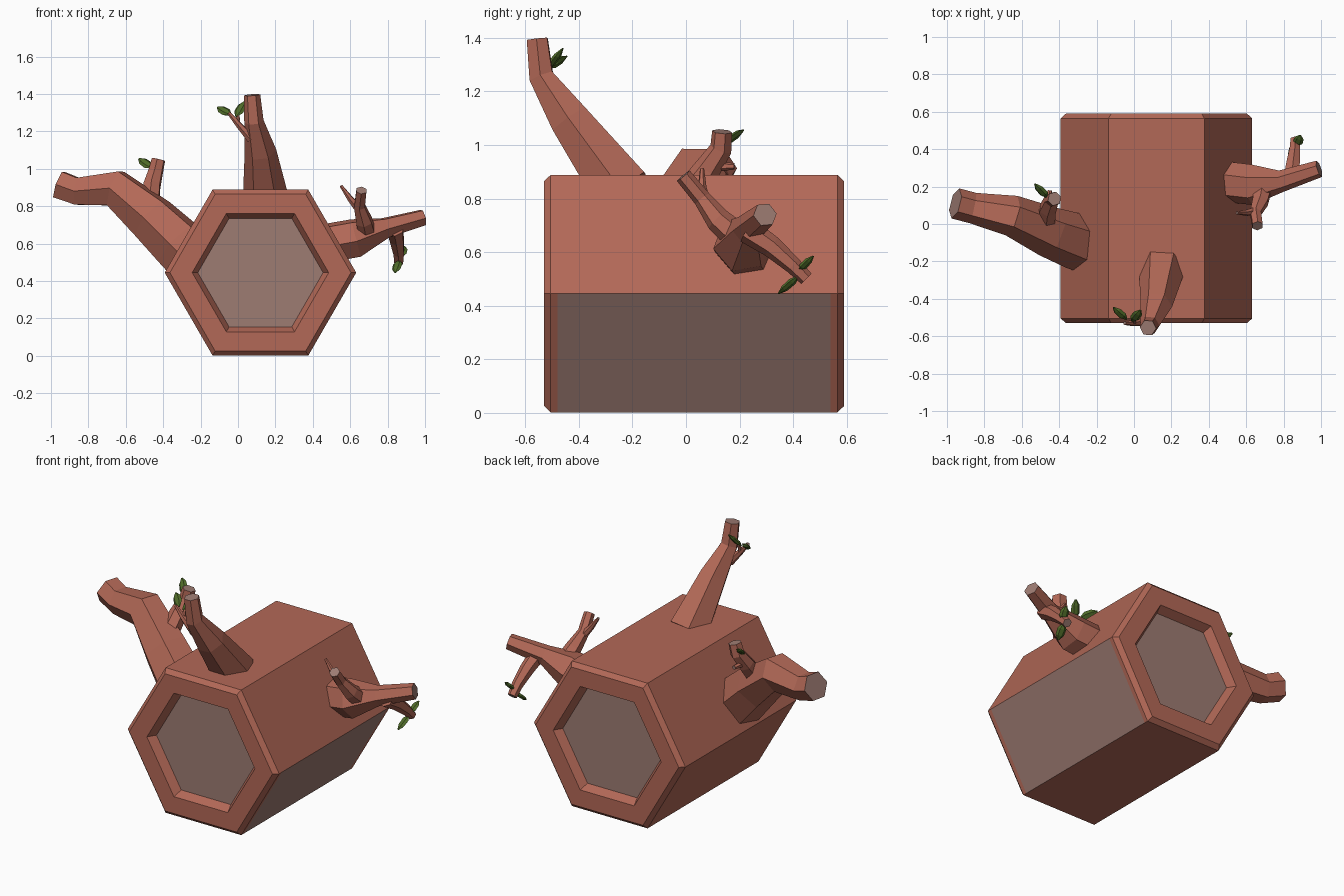
import bpy, bmesh
from math import cos, sin, pi
from mathutils import Vector as V

cube = bpy.data.objects.get("Cube")
if cube:
    bpy.data.objects.remove(cube, do_unlink=True)


def material(name, rgb):
    m = bpy.data.materials.new(name)
    m.use_nodes = True
    m.diffuse_color = (*rgb, 1)
    m.node_tree.nodes["Principled BSDF"].inputs["Base Color"].default_value = (*rgb, 1)
    return m


BARK = material("red_brown_bark", (0.45, 0.14, 0.095))
CUT = material("greyish_cut_wood", (0.34, 0.20, 0.17))
LEAF = material("leaf_green", (0.08, 0.15, 0.022))


def loft(name, rings, mats):
    """Join hexagonal rings into a closed solid; the last cap takes the last material."""
    bm = bmesh.new()
    loops = [[bm.verts.new(p) for p in ring] for ring in rings]
    n = len(loops[0])
    for a, b in zip(loops, loops[1:]):
        for i in range(n):
            j = (i + 1) % n
            bm.faces.new((a[i], a[j], b[j], b[i]))
    caps = [bm.faces.new(loops[0][::-1]), bm.faces.new(loops[-1])]
    caps[1].material_index = len(mats) - 1
    bmesh.ops.recalc_face_normals(bm, faces=bm.faces)
    mesh = bpy.data.meshes.new(name)
    bm.to_mesh(mesh)
    bm.free()
    for m in mats:
        mesh.materials.append(m)
    ob = bpy.data.objects.new(name, mesh)
    bpy.context.scene.collection.objects.link(ob)
    return ob


def limb(name, path, mats=(BARK, CUT), flat=1.0, side=V((0.1, 1, 0.2))):
    """Tapered six-sided tube through points (x, y, z, radius)."""
    pts = [V(p[:3]) for p in path]
    rings = []
    for i, p in enumerate(pts):
        before = pts[max(i - 1, 0)]
        after = pts[min(i + 1, len(pts) - 1)]
        t = (after - before).normalized()
        u = (side - t * side.dot(t)).normalized()
        w = t.cross(u)
        r = path[i][3]
        rings.append([p + u * r * cos(k * pi / 3) + w * r * flat * sin(k * pi / 3)
                      for k in range(6)])
        side = u
    return loft(name, rings, mats)


def leaf(name, start, end):
    """Small flattened, pointed leaf."""
    a, b = V(start), V(end)
    path = [(*a.lerp(b, f), r) for f, r in ((0, 0.006), (0.3, 0.026), (0.7, 0.024), (1, 0.005))]
    limb(name, path, (LEAF,), 0.5, V((1, 0.2, 0.5)))


# Hollow-ended hexagonal log with bevelled rims
half = [(0.335, 0.51), (0.365, 0.56), (0.484, 0.56), (0.512, 0.535), (0.512, 0.51)]
stations = [(r, -y) for r, y in half] + half[::-1]
log = loft("log", [[V((0.12 + r * cos(k * pi / 3), 0.03 + y, 0.445 + r * sin(k * pi / 3)))
                    for k in range(6)] for r, y in stations], (BARK, CUT))
for f in log.data.polygons:
    end_plate = abs(f.normal.y) > 0.9 and len(f.vertices) == 6
    bare_side = f.normal.x > 0.5 and f.normal.z < -0.3 and f.area > 0.3
    f.material_index = int(end_plate or bare_side)

# Upright branch on top
limb("top_branch", [(0.15, -0.24, 0.83, 0.125), (0.12, -0.435, 1.095, 0.085),
                    (0.085, -0.54, 1.255, 0.052), (0.075, -0.555, 1.395, 0.044)],
     side=V((1, 0, 0)))
limb("top_twig", [(0.07, -0.52, 1.16, 0.025), (0, -0.53, 1.24, 0.017), (-0.05, -0.53, 1.3, 0.01)])
limb("top_twig_fork", [(0, -0.53, 1.23, 0.014), (0.0, -0.51, 1.29, 0.009)])
leaf("top_leaf_outer", (-0.04, -0.51, 1.29), (-0.11, -0.445, 1.33))
leaf("top_leaf_inner", (-0.01, -0.52, 1.28), (0.035, -0.46, 1.36))

# Thick bent branch on the -x side
limb("bent_branch", [(-0.25, -0.11, 0.53, 0.155), (-0.32, -0.09, 0.60, 0.15),
                     (-0.46, -0.04, 0.735, 0.135), (-0.655, 0.045, 0.895, 0.11),
                     (-0.86, 0.085, 0.88, 0.083), (-0.955, 0.11, 0.915, 0.083)])
limb("bent_twig", [(-0.47, 0.01, 0.82, 0.055), (-0.46, 0.08, 0.91, 0.05),
                   (-0.44, 0.13, 0.985, 0.042), (-0.425, 0.135, 1.05, 0.038)])
limb("bent_twig_fork", [(-0.46, 0.09, 0.92, 0.022), (-0.45, 0.18, 0.92, 0.012)])
leaf("bent_leaf", (-0.46, 0.14, 1.005), (-0.53, 0.215, 1.055))

# Slim branch on the +x side with two side twigs
limb("side_branch", [(0.46, 0.23, 0.60, 0.11), (0.63, 0.21, 0.63, 0.11),
                     (0.79, 0.23, 0.685, 0.058), (0.99, 0.295, 0.74, 0.046)])
limb("rising_twig", [(0.69, 0.2, 0.65, 0.055), (0.675, 0.12, 0.72, 0.047),
                     (0.65, 0.06, 0.80, 0.033), (0.66, -0.01, 0.885, 0.031)])
limb("rising_twig_fork", [(0.65, 0.07, 0.78, 0.024), (0.6, 0.06, 0.84, 0.017),
                          (0.55, 0.06, 0.91, 0.008)])
limb("drooping_twig", [(0.84, 0.23, 0.68, 0.048), (0.85, 0.32, 0.62, 0.041),
                       (0.86, 0.40, 0.55, 0.032), (0.86, 0.45, 0.50, 0.027)])
leaf("drooping_leaf_low", (0.86, 0.42, 0.51), (0.84, 0.345, 0.445))
leaf("drooping_leaf_high", (0.87, 0.42, 0.53), (0.89, 0.475, 0.585))
